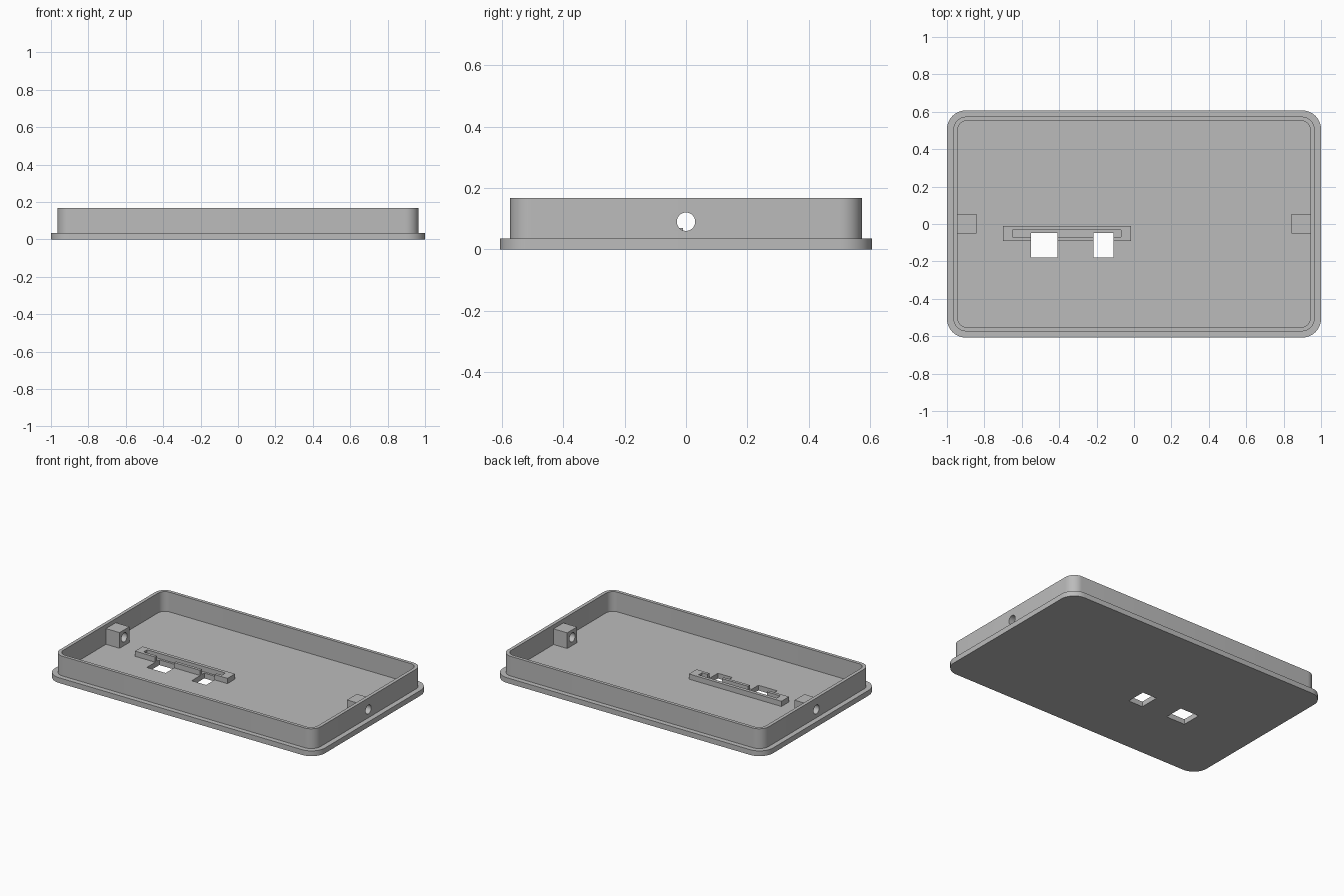
import bpy, bmesh, math
from mathutils import Matrix

default = bpy.data.objects.get("Cube")
if default:
    bpy.data.objects.remove(default, do_unlink=True)

FLOOR, RIM = 0.035, 0.167

grey = bpy.data.materials.new("mid grey")
grey.use_nodes = True
colour = (0.5, 0.5, 0.5, 1)
grey.diffuse_color = colour
for node in grey.node_tree.nodes:
    if node.type == "BSDF_PRINCIPLED":
        node.inputs["Base Color"].default_value = colour


def finish(name, bm):
    bmesh.ops.recalc_face_normals(bm, faces=bm.faces)
    mesh = bpy.data.meshes.new(name)
    bm.to_mesh(mesh)
    bm.free()
    mesh.materials.append(grey)
    obj = bpy.data.objects.new(name, mesh)
    bpy.context.collection.objects.link(obj)
    return obj


def rounded_outline(hx, hy, r, steps=10):
    points = []
    for i, (sx, sy) in enumerate([(1, 1), (-1, 1), (-1, -1), (1, -1)]):
        for k in range(steps + 1):
            a = math.pi / 2 * (i + k / steps)
            points.append((sx * (hx - r) + r * math.cos(a),
                           sy * (hy - r) + r * math.sin(a)))
    return points


def loop(bm, points, z):
    return [bm.verts.new((x, y, z)) for x, y in points]


def bridge(bm, a, b):
    n = len(a)
    for i in range(n):
        j = (i + 1) % n
        bm.faces.new((a[i], a[j], b[j], b[i]))


def box(name, x0, x1, y0, y1, z0, z1):
    bm = bmesh.new()
    centre = ((x0 + x1) / 2, (y0 + y1) / 2, (z0 + z1) / 2)
    matrix = Matrix.Translation(centre) @ Matrix.Diagonal((x1 - x0, y1 - y0, z1 - z0, 1))
    bmesh.ops.create_cube(bm, size=1, matrix=matrix)
    return finish(name, bm)


def cut(obj, cutters):
    bpy.context.view_layer.objects.active = obj
    for cutter in cutters:
        mod = obj.modifiers.new("cut", "BOOLEAN")
        mod.operation = "DIFFERENCE"
        mod.solver = "EXACT"
        mod.object = cutter
        bpy.ops.object.modifier_apply(modifier=mod.name)


# Base plate with rounded corners
bm = bmesh.new()
outline = rounded_outline(1, 0.607, 0.1)
low, high = loop(bm, outline, 0), loop(bm, outline, FLOOR)
bridge(bm, low, high)
bm.faces.new(low)
bm.faces.new(high)
plate = finish("base_plate", bm)

# Thin standing wall, set in from the plate edge
bm = bmesh.new()
outer = rounded_outline(0.966, 0.574, 0.07)
inner = rounded_outline(0.943, 0.552, 0.05)
rings = [loop(bm, outer, FLOOR), loop(bm, outer, RIM),
         loop(bm, inner, RIM), loop(bm, inner, FLOOR)]
for i in range(4):
    bridge(bm, rings[i], rings[(i + 1) % 4])
wall = finish("side_wall", bm)

# Screw blocks at both ends
blocks = [box(side + "_screw_block", *sorted((s * 0.945, s * 0.842)),
              -0.05, 0.054, FLOOR, 0.14)
          for side, s in (("left", 1), ("right", -1))]

# Slotted holder on the floor
holder = box("slotted_holder", -0.70, -0.015, -0.09, -0.01, FLOOR, 0.07)

# Cutters: screw hole, holder slot and two floor windows
bm = bmesh.new()
bmesh.ops.create_cone(bm, cap_ends=True, segments=32, radius1=0.03, radius2=0.03, depth=3,
                      matrix=Matrix.Translation((0, 0, 0.09)) @ Matrix.Rotation(math.pi / 2, 4, "Y"))
screw = finish("screw_hole_cutter", bm)
slot = box("slot_cutter", -0.65, -0.07, -0.07, -0.033, 0, 0.2)
windows = [box("window_cutter", x0, x1, -0.18, -0.047, -0.1, 0.2)
           for x0, x1 in ((-0.55, -0.41), (-0.217, -0.11))]

cut(plate, windows)
cut(holder, [slot] + windows)
for part in [wall] + blocks:
    cut(part, [screw])
for cutter in [screw, slot] + windows:
    bpy.data.objects.remove(cutter, do_unlink=True)

# Smooth corners, sharp edges
for part in [plate, wall, holder] + blocks:
    bpy.ops.object.select_all(action="DESELECT")
    part.select_set(True)
    bpy.context.view_layer.objects.active = part
    bpy.ops.object.shade_smooth_by_angle(angle=math.radians(30))
